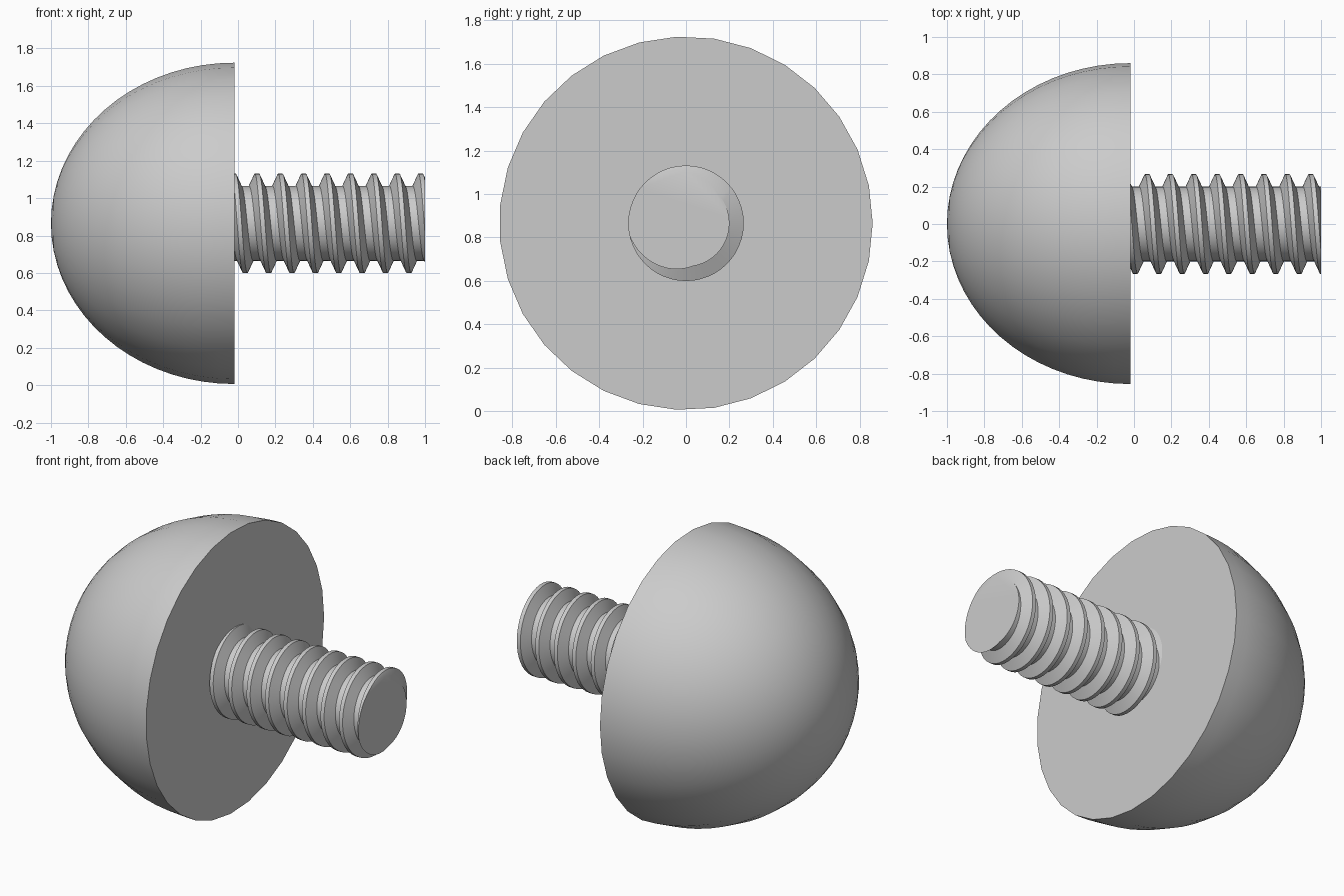
import bpy, bmesh
from math import sin, cos, pi, tau
from mathutils import Vector

CENTER_Z = 0.865
X_AXIS = Vector((1, 0, 0))

cube = bpy.data.objects.get("Cube")
if cube:
    bpy.data.objects.remove(cube, do_unlink=True)

# Plain grey material
grey = bpy.data.materials.new("plain_grey")
grey.use_nodes = True
colour = (0.6, 0.6, 0.6, 1)
grey.diffuse_color = colour
grey.node_tree.nodes["Principled BSDF"].inputs["Base Color"].default_value = colour


def finish(bm, name):
    bmesh.ops.recalc_face_normals(bm, faces=bm.faces)
    mesh = bpy.data.meshes.new(name)
    bm.to_mesh(mesh)
    bm.free()
    mesh.materials.append(grey)
    obj = bpy.data.objects.new(name, mesh)
    obj.location.z = CENTER_Z
    bpy.context.collection.objects.link(obj)
    bpy.ops.object.select_all(action='DESELECT')
    obj.select_set(True)
    bpy.context.view_layer.objects.active = obj
    bpy.ops.object.shade_smooth_by_angle(angle=pi / 6)


# Domed head: quarter ellipse turned about the x axis, closed by a flat face
BASE_X, DEPTH, RADIUS, RINGS, SIDES = -0.02, 0.98, 0.86, 18, 31
bm = bmesh.new()
arc = [k / RINGS * pi / 2 for k in range(RINGS + 1)]
profile = [bm.verts.new((BASE_X - DEPTH * cos(a), RADIUS * sin(a), 0)) for a in arc]
edges = [bm.edges.new(pair) for pair in zip(profile, profile[1:])]
bmesh.ops.spin(bm, geom=profile + edges, cent=(0, 0, 0), axis=X_AXIS,
               angle=tau, steps=SIDES)
bmesh.ops.remove_doubles(bm, verts=bm.verts, dist=1e-4)
bmesh.ops.holes_fill(bm, edges=[e for e in bm.edges if e.is_boundary], sides=0)
finish(bm, "domed_head")

# Threaded shank: a thread profile swept along a helix, then cut flat at both ends
PITCH, CREST, ROOT, STEPS = 0.125, 0.266, 0.2, 48
FIRST_CREST = 0.07
thread = [(-0.012, CREST), (0.012, CREST), (0.042, ROOT), (0.083, ROOT)]
bm = bmesh.new()
rows = []
for turn in range(-3, 10):
    for offset, radius in thread:
        row = []
        for i in range(STEPS + 1):
            a = tau * i / STEPS
            x = FIRST_CREST + PITCH * (turn + i / STEPS) + offset
            row.append(bm.verts.new((x, radius * cos(a), radius * sin(a))))
        rows.append(row)
for r0, r1 in zip(rows, rows[1:]):
    for i in range(STEPS):
        bm.faces.new((r0[i], r0[i + 1], r1[i + 1], r1[i]))
bmesh.ops.remove_doubles(bm, verts=bm.verts, dist=1e-4)
for x, side in ((BASE_X - 0.01, -1), (1, 1)):
    cut = bmesh.ops.bisect_plane(
        bm, geom=bm.verts[:] + bm.edges[:] + bm.faces[:], dist=1e-6,
        plane_co=(x, 0, 0), plane_no=X_AXIS * side, clear_outer=True)
    rim = [g for g in cut["geom_cut"] if isinstance(g, bmesh.types.BMEdge)]
    bmesh.ops.holes_fill(bm, edges=rim, sides=0)
finish(bm, "threaded_shank")
